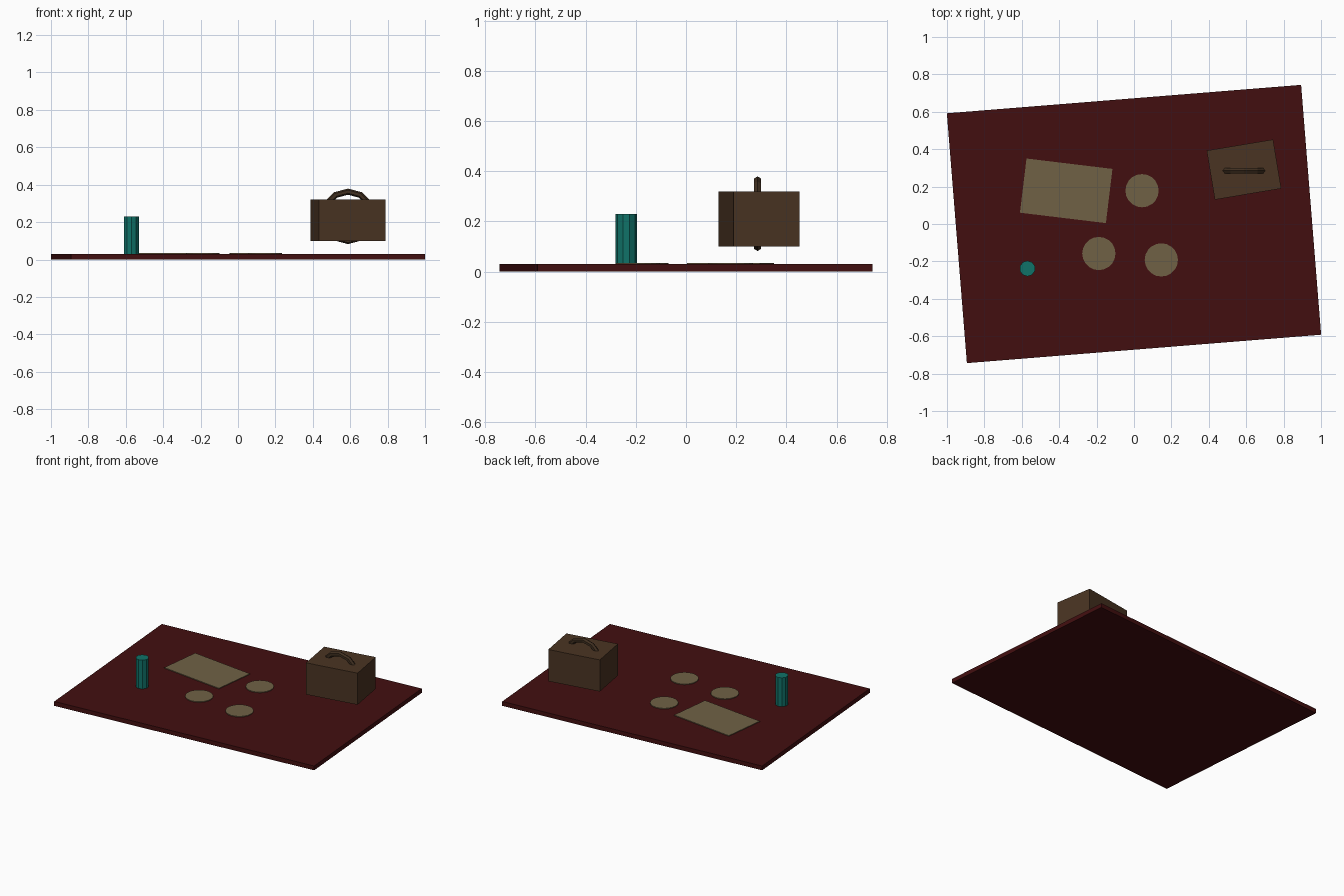
import bpy, math
from mathutils import Matrix, Vector

if "Cube" in bpy.data.objects:
    bpy.data.objects.remove(bpy.data.objects["Cube"])


def material(name, rgb):
    m = bpy.data.materials.new(name)
    m.diffuse_color = (*rgb, 1)
    m.use_nodes = True
    m.node_tree.nodes["Principled BSDF"].inputs["Base Color"].default_value = m.diffuse_color
    return m


RED = material("dark red", (0.055, 0.0045, 0.005))
KHAKI = material("khaki", (0.16, 0.12, 0.06))
TEAL = material("teal", (0.005, 0.17, 0.14))
BROWN = material("wicker brown", (0.068, 0.034, 0.016))
DARK = material("dark brown", (0.05, 0.028, 0.014))


def finish(name, mat):
    ob = bpy.context.object
    ob.name = ob.data.name = name
    ob.data.materials.append(mat)
    return ob


def box(name, mat, centre, size, angle):
    bpy.ops.mesh.primitive_cube_add(size=1)
    ob = finish(name, mat)
    ob.data.transform(Matrix.Diagonal((*size, 1)))
    ob.location = centre
    ob.rotation_euler.z = angle
    return ob


def cylinder(name, mat, centre, radius, height, sides):
    bpy.ops.mesh.primitive_cylinder_add(vertices=sides, radius=radius,
                                        depth=height, location=centre)
    return finish(name, mat)


# Blanket and place mat
box("blanket", RED, (0, 0, 0.015), (1.9, 1.34, 0.03), 0.08)
box("place_mat", KHAKI, (-0.3625, 0.1775, 0.0315), (0.463, 0.292, 0.007), math.radians(-6.9))

# Three plates
for i, (x, y) in enumerate([(0.043, 0.178), (-0.188, -0.158), (0.146, -0.192)]):
    cylinder(f"plate_{i + 1}", KHAKI, (x, y, 0.0315), 0.089, 0.007, 20)

# Bottle
cylinder("bottle", TEAL, (-0.57, -0.238, 0.13), 0.042, 0.2, 10)

# Basket with a ring handle passing through it
box("basket", BROWN, (0.588, 0.291, 0.21), (0.36, 0.266, 0.22), math.radians(9.5))
bpy.ops.mesh.primitive_torus_add(major_segments=12, minor_segments=6, major_radius=0.132,
                                 minor_radius=0.0165, location=(0.588, 0.285, 0.231),
                                 rotation=(math.pi / 2, 0, 0))
finish("basket_handle", DARK)
